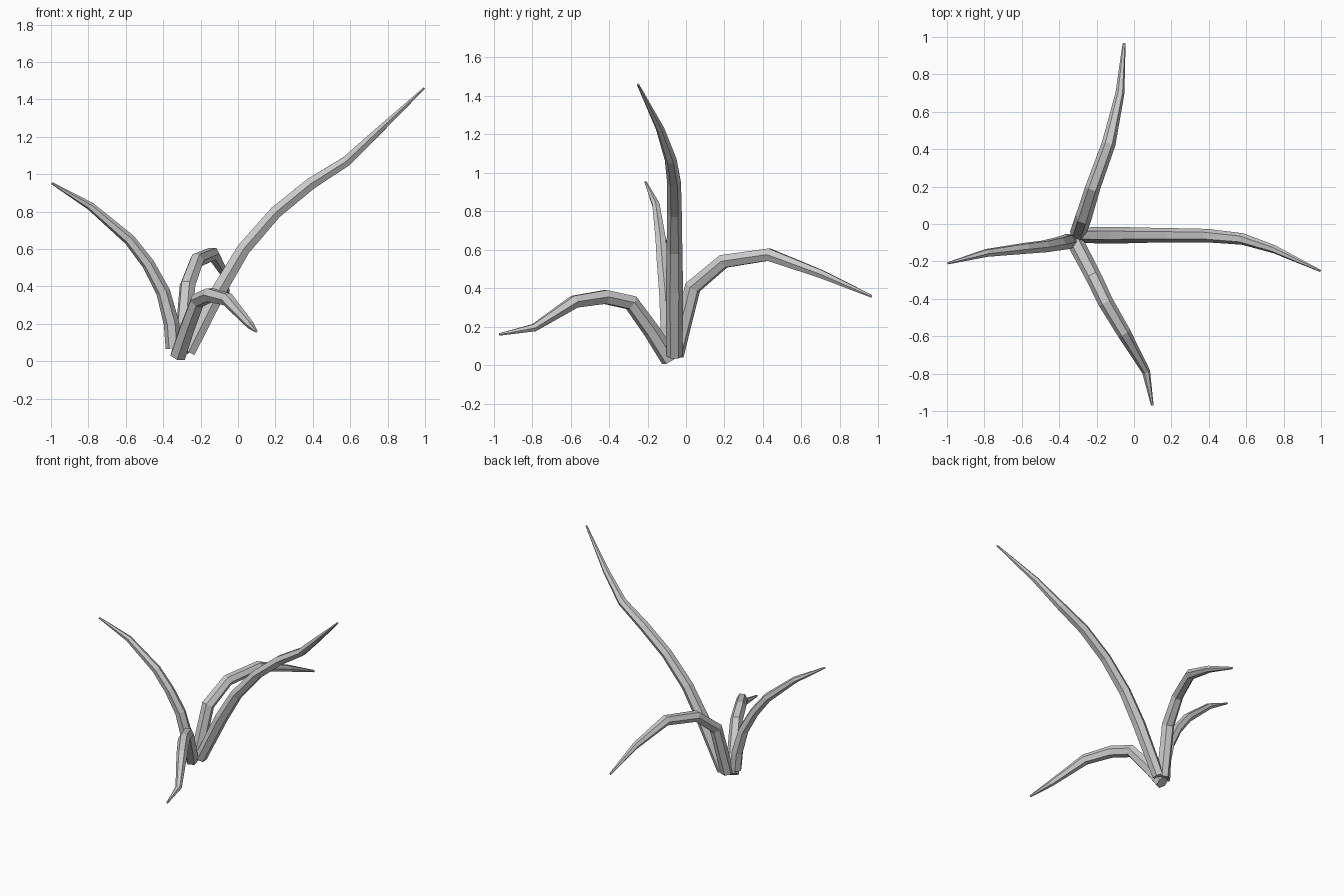
import bpy, bmesh, math
from mathutils import Vector

cube = bpy.data.objects.get("Cube")
if cube:
    bpy.data.objects.remove(cube, do_unlink=True)

SIDES = 6

grey = bpy.data.materials.new("leaf_grey")
grey.use_nodes = True
colour = (0.6, 0.6, 0.6, 1)
grey.diffuse_color = colour
grey.node_tree.nodes["Principled BSDF"].inputs["Base Color"].default_value = colour


def leaf(name, path, spin=0.0):
    """Tapered six-sided blade swept along (x, y, z, radius) points."""
    pts = [Vector(p[:3]) for p in path]
    bm = bmesh.new()
    rings = []
    side = None
    for i, p in enumerate(pts):
        before = (p - pts[max(i - 1, 0)]).normalized()
        after = (pts[min(i + 1, len(pts) - 1)] - p).normalized()
        along = (before + after).normalized()
        # carry the side direction along the path so the blade does not twist
        if side is None:
            side = along.cross(Vector((0, 0, 1)))
        side = (side - along * side.dot(along)).normalized()
        up = side.cross(along)
        ring = []
        for k in range(SIDES):
            a = math.tau * k / SIDES + spin
            ring.append(bm.verts.new(p + path[i][3] * (side * math.cos(a) + up * math.sin(a))))
        rings.append(ring)
    for r, s in zip(rings, rings[1:]):
        for k in range(SIDES):
            n = (k + 1) % SIDES
            bm.faces.new((r[k], r[n], s[n], s[k]))
    bm.faces.new(rings[0])
    bm.faces.new(rings[-1])
    # blades have faceted, slightly creased sides
    bmesh.ops.triangulate(bm, faces=[f for f in bm.faces if len(f.verts) == 4])
    bmesh.ops.recalc_face_normals(bm, faces=bm.faces)
    mesh = bpy.data.meshes.new(name)
    bm.to_mesh(mesh)
    bm.free()
    mesh.materials.append(grey)
    obj = bpy.data.objects.new(name, mesh)
    bpy.context.collection.objects.link(obj)


# Tall leaf leaning to the left
leaf("tall_left_leaf", [
    (-.265, -.06, .05, .042), (-.095, -.06, .39, .045), (.03, -.06, .6, .041),
    (.2, -.06, .795, .038), (.39, -.062, .95, .036), (.58, -.08, 1.07, .031),
    (.75, -.135, 1.23, .022), (.995, -.25, 1.46, .006)])

# Leaf rising to the right
leaf("right_leaf", [
    (-.345, -.09, .07, .042), (-.355, -.095, .2, .042), (-.4, -.105, .37, .038),
    (-.48, -.12, .52, .034), (-.58, -.13, .65, .031), (-.79, -.155, .83, .022),
    (-.995, -.21, .952, .006)])

# Leaf arching to the back
leaf("back_leaf", [
    (-.3, -.055, .05, .044), (-.27, .035, .405, .044), (-.22, .195, .54, .04),
    (-.135, .43, .575, .037), (-.075, .7, .475, .024), (-.053, .965, .358, .008)])

# Leaf drooping to the front
leaf("front_leaf", [
    (-.32, -.085, .03, .046), (-.27, -.18, .18, .044), (-.215, -.285, .325, .043),
    (-.15, -.42, .355, .041), (-.055, -.58, .33, .037), (.065, -.79, .195, .022),
    (.098, -.97, .16, .007)])
